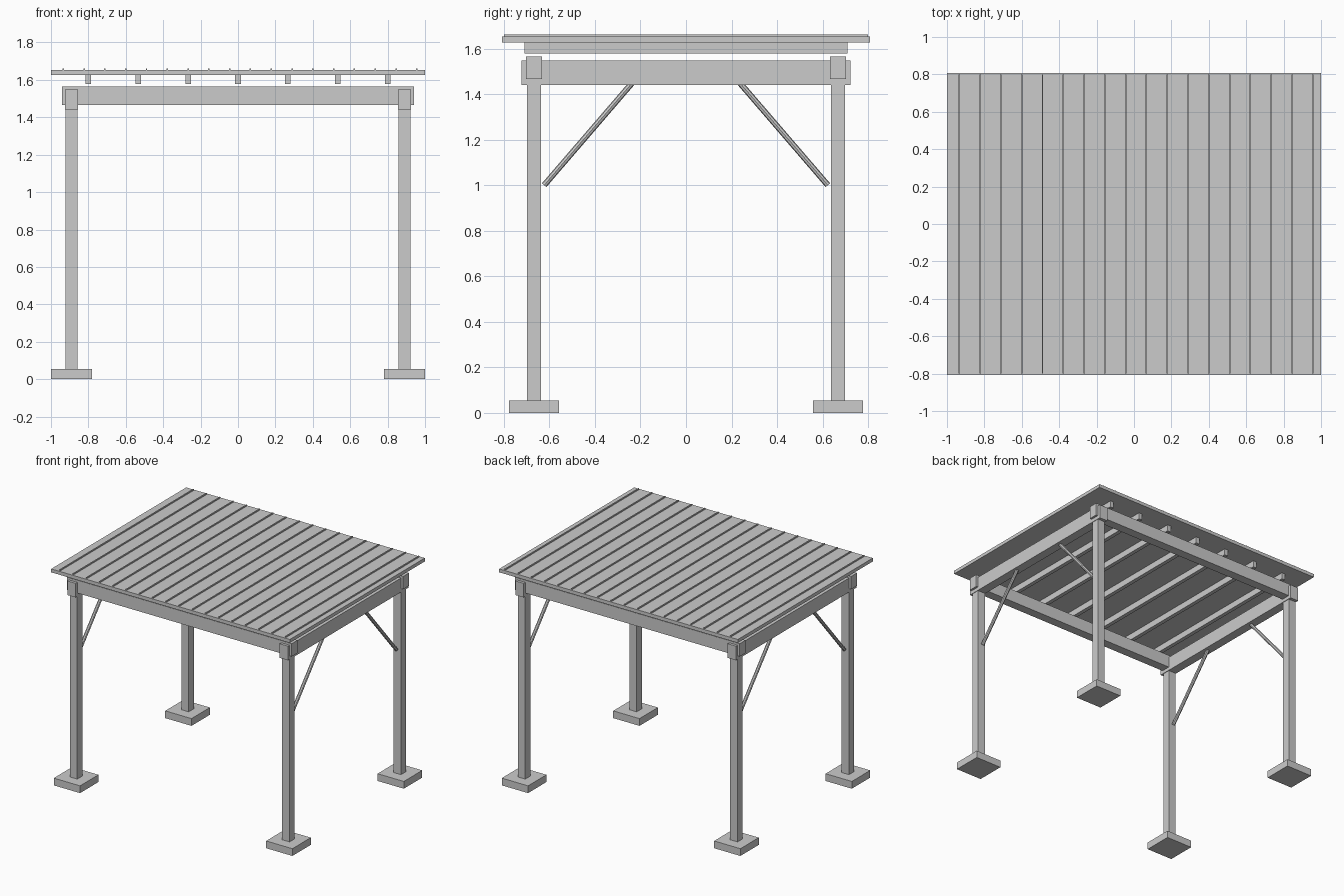
import bpy
from mathutils import Vector

if "Cube" in bpy.data.objects:
    bpy.data.objects.remove(bpy.data.objects["Cube"])

PX, PY = 0.89, 0.667  # post centres


def box(name, lo, hi):
    lo, hi = Vector(lo), Vector(hi)
    bpy.ops.mesh.primitive_cube_add(size=1, location=(lo + hi) / 2)
    o = bpy.context.object
    o.name = name
    o.scale = hi - lo
    bpy.ops.object.transform_apply(location=False, rotation=False, scale=True)
    return o


def column(name, x, y, half, z0, z1):
    return box(name, (x - half, y - half, z0), (x + half, y + half, z1))


def rod(name, a, b, radius, sides=8):
    a, b = Vector(a), Vector(b)
    d = b - a
    bpy.ops.mesh.primitive_cylinder_add(vertices=sides, radius=radius,
                                        depth=d.length, location=(a + b) / 2)
    o = bpy.context.object
    o.name = name
    o.rotation_euler = d.to_track_quat('Z', 'Y').to_euler()
    return o


# Footings, posts and diagonal braces at each corner
for sx, side in ((-1, "left"), (1, "right")):
    for sy, end in ((-1, "front"), (1, "back")):
        tag = f"{end}_{side}"
        column(f"footing_{tag}", sx * PX, sy * PY, 0.11, 0, 0.055)
        column(f"post_{tag}", sx * PX, sy * PY, 0.031, 0.055, 1.45)
        rod(f"brace_{tag}", (sx * PX, sy * 0.623, 1.0),
            (sx * PX, sy * 0.227, 1.46), 0.013)

# Side beams run front to back
for sx, side in ((-1, "left"), (1, "right")):
    x = sx * PX
    box(f"side_beam_{side}", (x - 0.035, -0.722, 1.441), (x + 0.035, 0.722, 1.548))

# Cross beams run left to right
for sy, end in ((-1, "front"), (1, "back")):
    y = sy * PY
    box(f"cross_beam_{end}", (-0.942, y - 0.035, 1.467), (0.942, y + 0.035, 1.564))

# Rafters under the roof
for i in range(7):
    x = -0.8 + i * 1.6 / 6
    box(f"rafter_{i + 1}", (x - 0.015, -0.709, 1.578), (x + 0.015, 0.709, 1.627))

# Roof sheet with raised ribs
box("roof_panel", (-1, -0.808, 1.626), (1, 0.808, 1.652))
for i in range(18):
    x = -0.934 + i * 0.1112
    box(f"roof_rib_{i + 1}", (x - 0.004, -0.8, 1.65), (x + 0.004, 0.8, 1.661))
